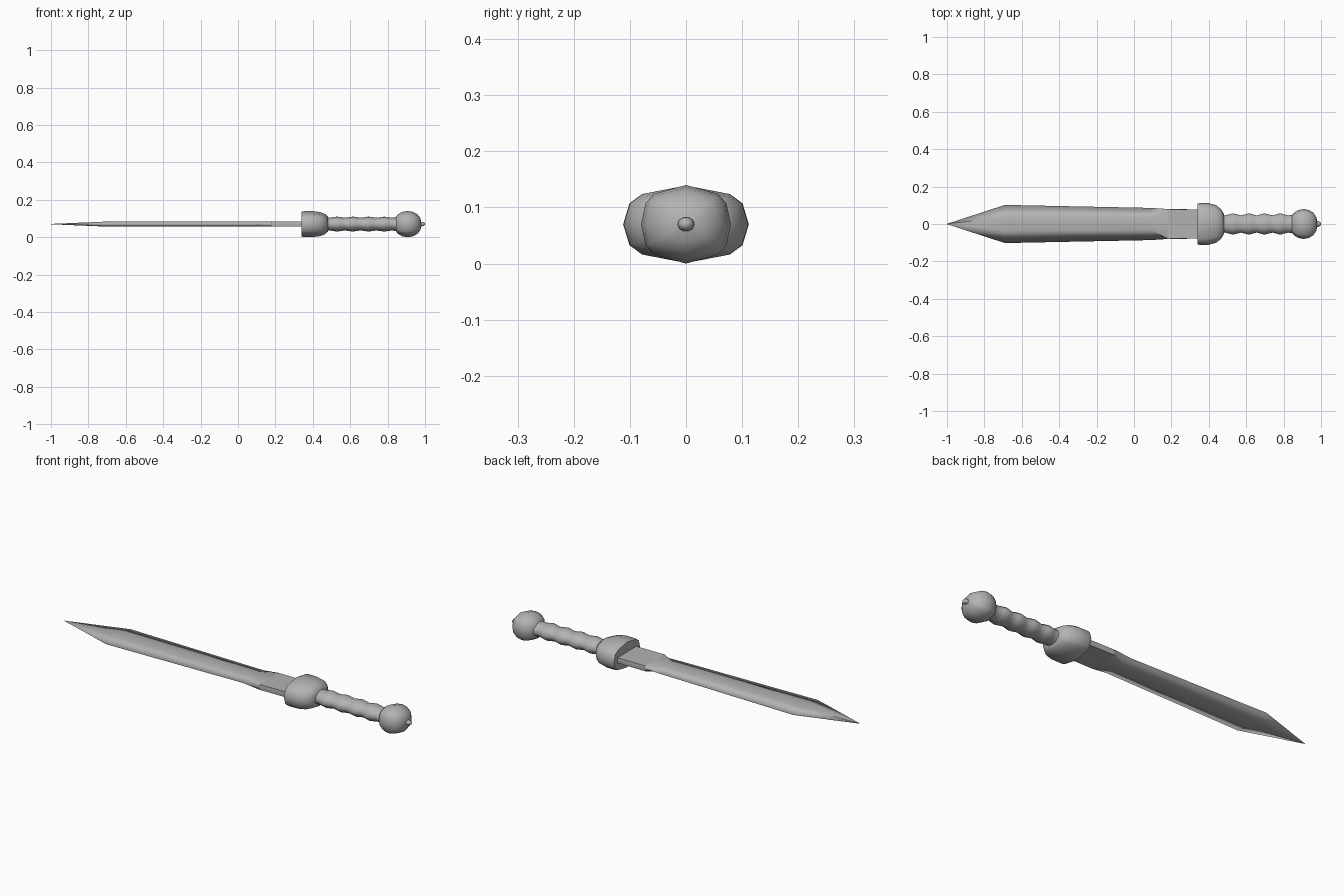
import bpy, bmesh, math

cube = bpy.data.objects.get("Cube")
if cube:
    bpy.data.objects.remove(cube, do_unlink=True)

AXIS_Z = 0.07  # height of the long axis above the ground

steel = bpy.data.materials.new("grey_steel")
steel.use_nodes = True
GREY = (0.45, 0.45, 0.45, 1)
steel.diffuse_color = GREY
steel.node_tree.nodes["Principled BSDF"].inputs["Base Color"].default_value = GREY


def loft(name, rings, angle=50):
    """Skin a list of (x, [(y, z), ...]) cross-sections along x and cap both ends."""
    bm = bmesh.new()
    loops = [[bm.verts.new((x, y, z + AXIS_Z)) for y, z in pts] for x, pts in rings]
    n = len(loops[0])
    for a, b in zip(loops, loops[1:]):
        for i in range(n):
            j = (i + 1) % n
            bm.faces.new((a[i], a[j], b[j], b[i]))
    bm.faces.new(loops[0])
    bm.faces.new(loops[-1])
    bmesh.ops.remove_doubles(bm, verts=bm.verts, dist=0.0002)
    bmesh.ops.recalc_face_normals(bm, faces=bm.faces)
    mesh = bpy.data.meshes.new(name)
    bm.to_mesh(mesh)
    bm.free()
    mesh.materials.append(steel)
    obj = bpy.data.objects.new(name, mesh)
    bpy.context.collection.objects.link(obj)
    bpy.ops.object.select_all(action="DESELECT")
    obj.select_set(True)
    bpy.context.view_layer.objects.active = obj
    if angle:
        bpy.ops.object.shade_smooth_by_angle(angle=math.radians(angle))
    else:
        bpy.ops.object.shade_smooth()
    return obj


def blade_ring(width, flat, thick):
    return [(width, 0), (flat, thick), (-flat, thick),
            (-width, 0), (-flat, -thick), (flat, -thick)]


def oval(ry, rz, sides=12):
    return [(ry * math.cos(2 * math.pi * i / sides), rz * math.sin(2 * math.pi * i / sides))
            for i in range(sides)]


def squarish(ry, rz):
    """Broad twelve-sided section with a ridge at top and bottom."""
    quarter = [(1, 0), (0.9, 0.54), (0.7, 0.78), (0, 1)]
    half = quarter + [(-y, z) for y, z in quarter[-2::-1]]
    full = half + [(-y, -z) for y, z in half[1:-1]]
    return [(y * ry, z * rz) for y, z in full]


# Blade: point, long bevelled body, then a square-edged root
blade = loft("blade", [
    (-1.0, blade_ring(0.001, 0.0005, 0.001)),
    (-0.69, blade_ring(0.102, 0.035, 0.014)),
    (0.09, blade_ring(0.086, 0.03, 0.014)),
    (0.18, blade_ring(0.08, 0.079, 0.014)),
    (0.36, blade_ring(0.078, 0.077, 0.014)),
], angle=0)
for edge in blade.data.edges:
    if all(blade.data.vertices[v].co.x > 0.17 for v in edge.vertices):
        edge.use_edge_sharp = True

# Guard: flat towards the blade, rounded towards the grip
loft("guard", [(x, squarish(ry, rz)) for x, ry, rz in [
    (0.34, 0.108, 0.066), (0.35, 0.112, 0.069), (0.40, 0.111, 0.069),
    (0.44, 0.1, 0.064), (0.465, 0.08, 0.054), (0.48, 0.055, 0.041)]])

# Grip: four finger swells between narrow waists
START, STEP, SWELLS = 0.488, 0.084, 4
grip = [(0.465, oval(0.052, 0.04))]
for k in range(SWELLS * 4 + 1):
    swell = 0.5 - 0.5 * math.cos(k * math.pi / 2)
    grip.append((START + k * STEP / 4, oval(0.046 + 0.011 * swell, 0.034 + 0.006 * swell)))
grip.append((0.86, oval(0.052, 0.04)))
loft("grip", grip)

# Pommel: squarish ball
pommel = []
for k in range(9):
    a = math.pi * k / 8
    r = max(math.sin(a), 0.02) ** 0.85
    pommel.append((0.907 - 0.074 * math.cos(a), squarish(0.08 * r, 0.07 * r)))
loft("pommel", pommel)

# Small rivet button at the end
loft("pommel_button", [(x, oval(r, r * 0.87, 10)) for x, r in [
    (0.96, 0.014), (0.985, 0.015), (0.995, 0.011), (1.0, 0.004)]])
